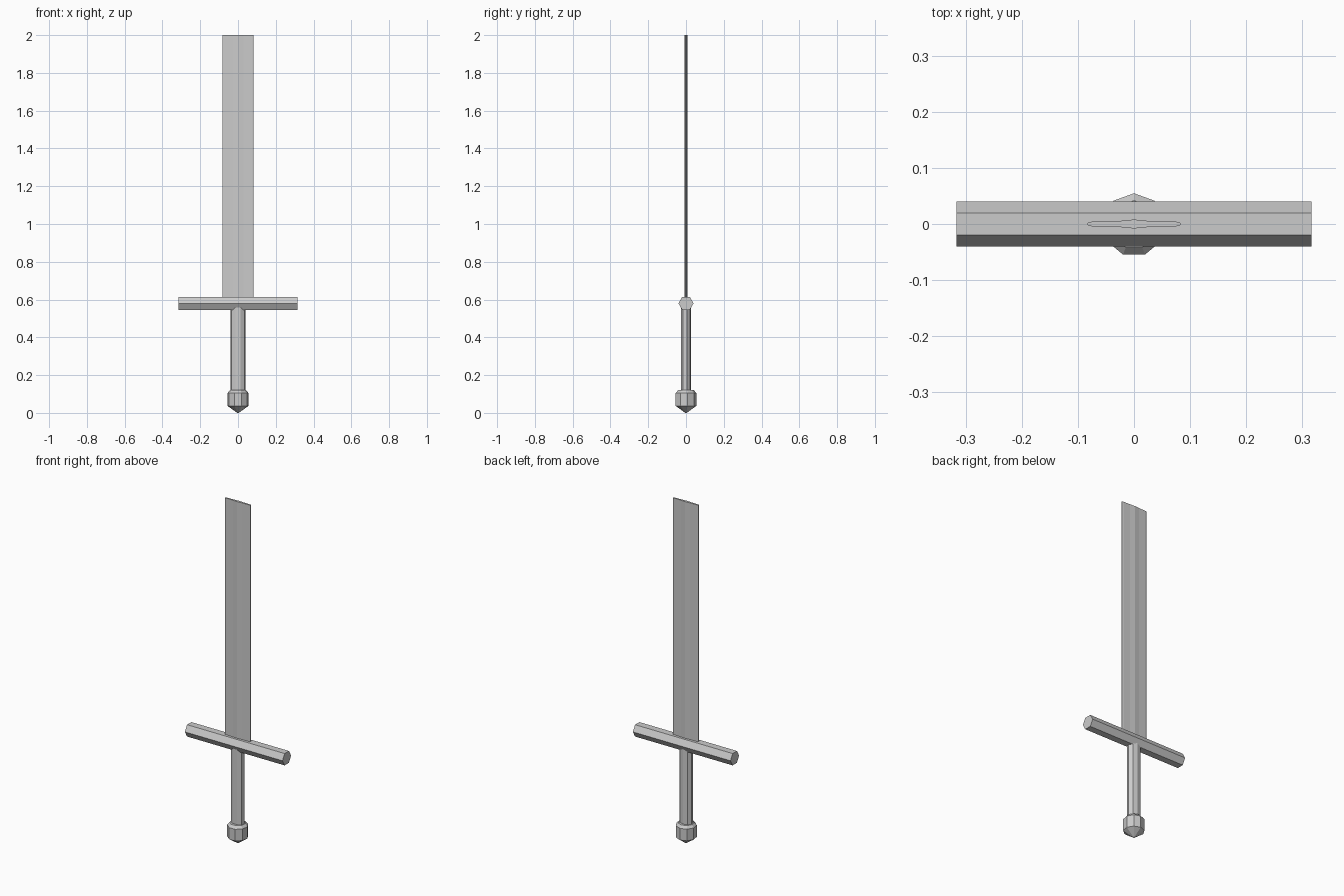
import bpy, bmesh
from math import pi, sin, cos
from mathutils import Matrix

if "Cube" in bpy.data.objects:
    bpy.data.objects.remove(bpy.data.objects["Cube"])


def ring(n, rx, ry, start=pi / 2):
    """n-sided elliptical outline centred in y."""
    pts = [(rx * cos(start + 2 * pi * i / n), ry * sin(start + 2 * pi * i / n)) for i in range(n)]
    mid = (max(p[1] for p in pts) + min(p[1] for p in pts)) / 2
    return [(x, y - mid) for x, y in pts]


def loft(name, outlines, matrix=None):
    """Skin a stack of (outline, height) sections and cap both ends."""
    bm = bmesh.new()
    rows = [[bm.verts.new((x, y, z)) for x, y in pts] for pts, z in outlines]
    n = len(rows[0])
    for a, b in zip(rows, rows[1:]):
        for i in range(n):
            j = (i + 1) % n
            bm.faces.new((a[i], a[j], b[j], b[i]))
    bm.faces.new(rows[0])
    bm.faces.new(rows[-1])
    bmesh.ops.remove_doubles(bm, verts=bm.verts, dist=0.00005)
    bmesh.ops.recalc_face_normals(bm, faces=bm.faces)
    if matrix:
        bm.transform(matrix)
    me = bpy.data.meshes.new(name)
    bm.to_mesh(me)
    bm.free()
    ob = bpy.data.objects.new(name, me)
    bpy.context.collection.objects.link(ob)
    return ob


# Blade: thin lens with blunt edges and a central ridge
half = [(0.083, 0.002), (0.076, 0.004), (0.03, 0.005), (0.0, 0.008)]
upper = half + [(-x, y) for x, y in half[-2::-1]]
section = upper + [(-x, -y) for x, y in upper]
loft("blade", [(section, 0.58), (section, 2.0)])

# Crossguard: hexagonal bar along x
bar = ring(6, 0.0346 / cos(pi / 6), 0.0346 / cos(pi / 6), 0)
bar = [(-y, x) for x, y in bar]
loft("crossguard", [(bar, -0.316), (bar, 0.316)],
     Matrix.Translation((0, 0, 0.58)) @ Matrix.Rotation(pi / 2, 4, 'Y'))

# Grip: flattened nine-sided handle
grip = ring(9, 0.04, 0.0285)
loft("grip", [(grip, 0.09), (grip, 0.565)])

# Pommel: nine-sided knob with a bevelled top and pointed base
loft("pommel", [(ring(9, r, r), z) for r, z in
                [(0.004, 0.0), (0.0565, 0.037), (0.0565, 0.105), (0.043, 0.12)]])
